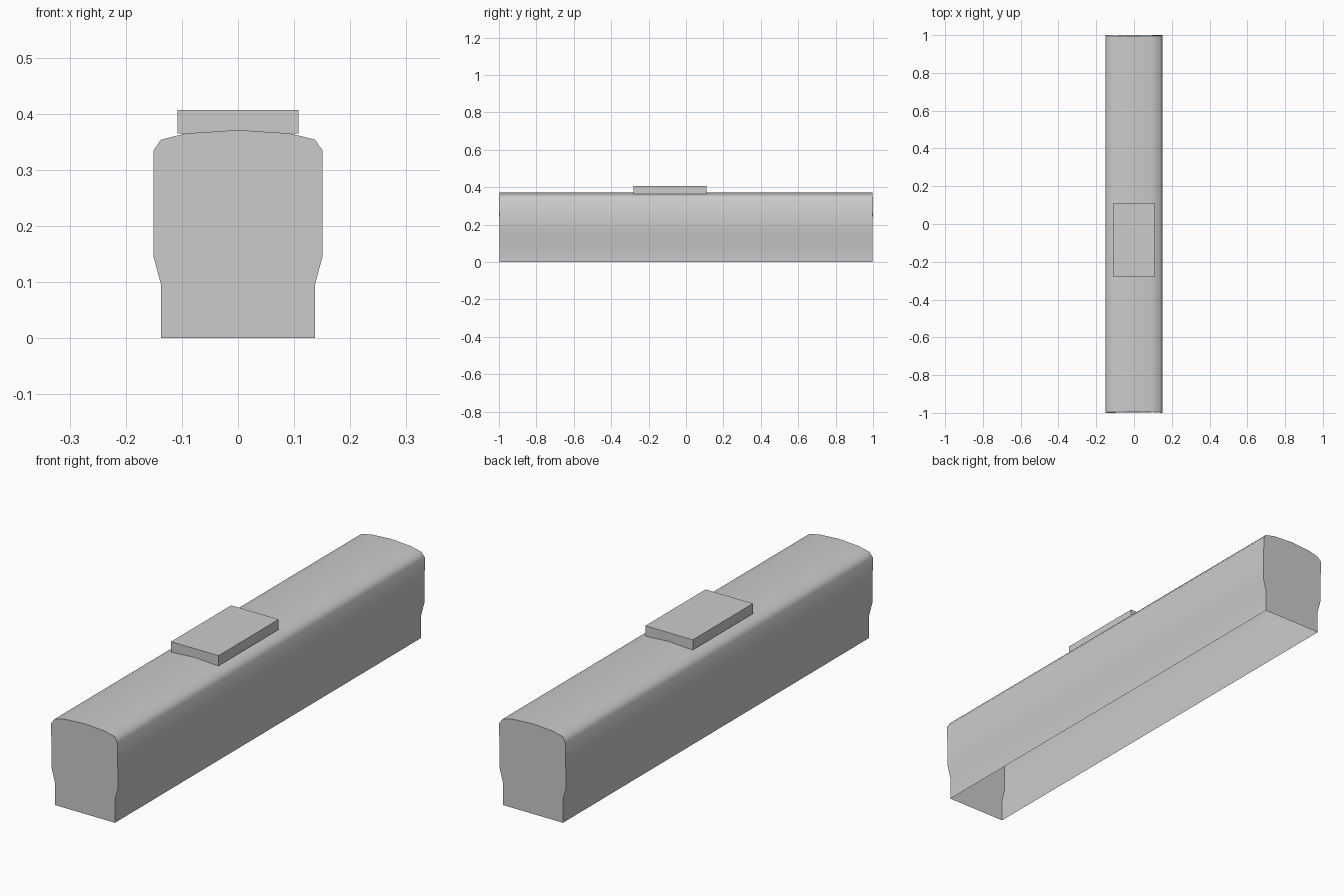
import bpy, bmesh

if "Cube" in bpy.data.objects:
    bpy.data.objects.remove(bpy.data.objects["Cube"])


def make_object(name, bm):
    bmesh.ops.recalc_face_normals(bm, faces=bm.faces[:])
    mesh = bpy.data.meshes.new(name)
    bm.to_mesh(mesh)
    bm.free()
    obj = bpy.data.objects.new(name, mesh)
    bpy.context.collection.objects.link(obj)
    return obj


# Carriage shell: half cross-section (x, z), mirrored, swept lengthwise, open below
half = [(0.137, 0.0), (0.137, 0.095), (0.151, 0.147), (0.151, 0.334),
        (0.137, 0.354), (0.092, 0.365)]
profile = half + [(0.0, 0.371)] + [(-x, z) for x, z in reversed(half)]


def end_y(z):
    # shoulder corners stand slightly proud of the end walls
    return 1.0 if z == 0.334 else 0.996


bm = bmesh.new()
front, back = [[bm.verts.new((x, s * end_y(z), z)) for x, z in profile]
               for s in (-1, 1)]
for i in range(len(profile) - 1):
    bm.faces.new((front[i], front[i + 1], back[i + 1], back[i]))
bm.faces.new(front)
bm.faces.new(back[::-1])
shell = make_object("carriage_shell", bm)
# An open shell can be recalculated inwards: make the roof face up
if max(shell.data.polygons, key=lambda p: p.center.z).normal.z < 0:
    shell.data.flip_normals()

bpy.context.view_layer.objects.active = shell
shell.select_set(True)
bpy.ops.object.shade_smooth_by_angle(angle=0.87)

# Flat equipment box on the roof
bm = bmesh.new()
bmesh.ops.create_cube(bm, size=1.0)
bmesh.ops.scale(bm, vec=(0.216, 0.391, 0.042), verts=bm.verts)
bmesh.ops.translate(bm, vec=(0.0, -0.0855, 0.386), verts=bm.verts)
make_object("roof_unit", bm)
